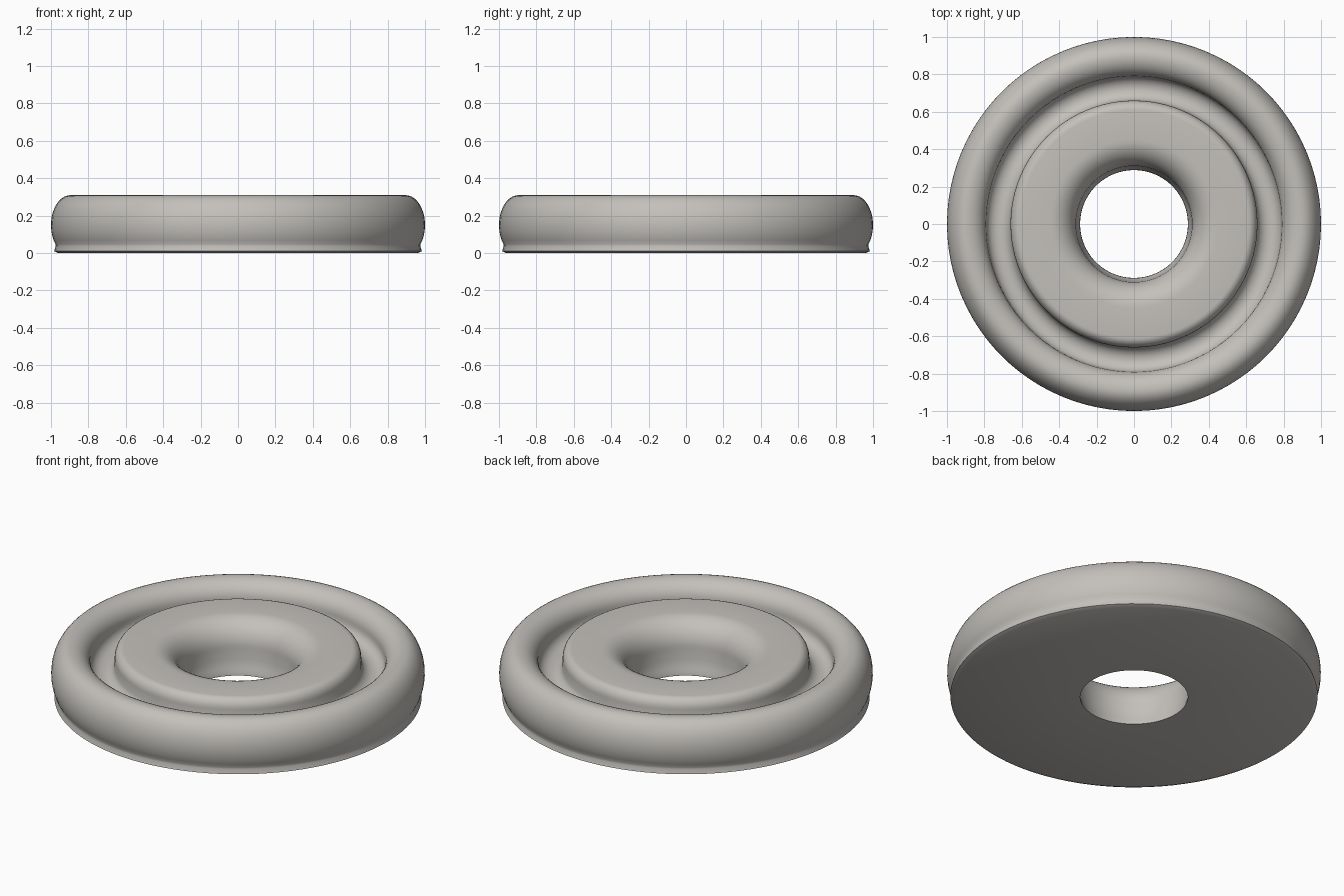
import bpy, bmesh, math

if "Cube" in bpy.data.objects:
    bpy.data.objects.remove(bpy.data.objects["Cube"])

SEG = 96
mat = bpy.data.materials.new("warm_grey")
mat.diffuse_color = (0.55, 0.53, 0.50, 1)
mat.use_nodes = True
mat.node_tree.nodes["Principled BSDF"].inputs["Base Color"].default_value = mat.diffuse_color


def arc(cr, cz, a, b, t0, t1, n):
    """Elliptical arc in the (radius, height) plane, angles in degrees."""
    pts = []
    for i in range(n + 1):
        t = math.radians(t0 + (t1 - t0) * i / n)
        pts.append((cr + a * math.cos(t), cz + b * math.sin(t)))
    return pts


def lathe(name, profile):
    """Spin a closed (radius, height) profile around z."""
    bm = bmesh.new()
    rings = []
    for s in range(SEG):
        t = 2 * math.pi * s / SEG
        rings.append([bm.verts.new((r * math.cos(t), r * math.sin(t), z)) for r, z in profile])
    n = len(profile)
    for s in range(SEG):
        a, b = rings[s], rings[(s + 1) % SEG]
        for i in range(n):
            j = (i + 1) % n
            bm.faces.new((a[i], b[i], b[j], a[j]))
    bmesh.ops.recalc_face_normals(bm, faces=bm.faces)
    me = bpy.data.meshes.new(name)
    bm.to_mesh(me)
    bm.free()
    ob = bpy.data.objects.new(name, me)
    bpy.context.collection.objects.link(ob)
    me.materials.append(mat)
    bpy.context.view_layer.objects.active = ob
    ob.select_set(True)
    bpy.ops.object.shade_smooth_by_angle(angle=math.radians(35))
    ob.select_set(False)
    return ob


# flat base and its thin flared lip
profile = [(0.288, 0.0), (0.96, 0.0), (0.983, 0.01), (0.975, 0.036)]
# rounded outer rim, from the lip over the top to the groove
profile += arc(0.895, 0.15, 0.105, 0.16, -40, 90, 14)
profile += arc(0.895, 0.21, 0.105, 0.10, 100, 180, 8)
# round-bottomed groove
profile += arc(0.725, 0.20, 0.065, 0.06, -10, -170, 10)
# rounded shoulder and flat top of the inner disc
profile += arc(0.61, 0.24, 0.05, 0.06, 0, 90, 7)
# flared centre hole
profile += arc(0.45, 0.15, 0.14, 0.15, 90, 180, 12)
profile += [(0.306, 0.09), (0.298, 0.04), (0.29, 0.02)]
lathe("ring_disc", profile)
